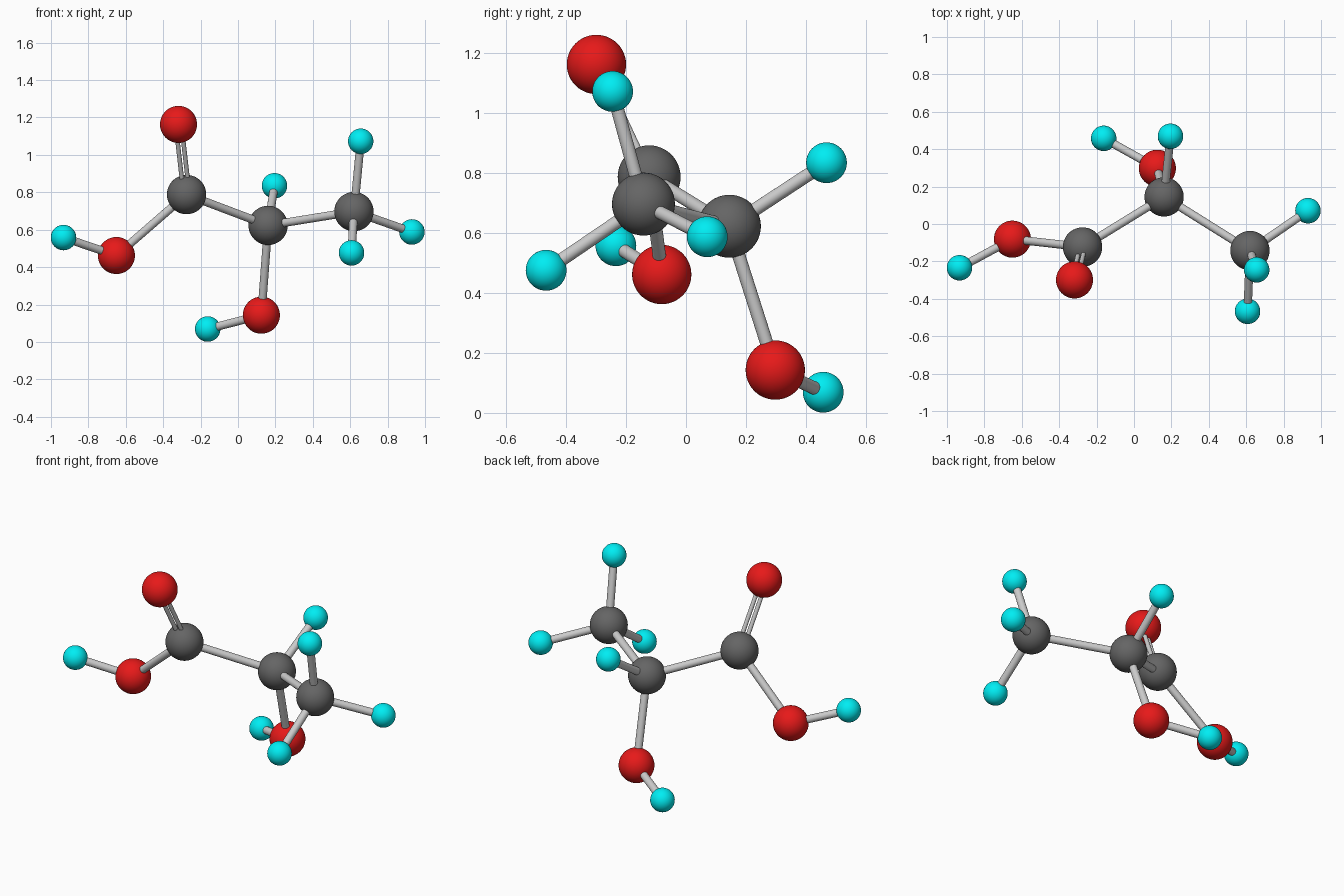
import bpy
from mathutils import Vector

if "Cube" in bpy.data.objects:
    bpy.data.objects.remove(bpy.data.objects["Cube"])


def material(name, rgb):
    m = bpy.data.materials.new(name)
    m.diffuse_color = (*rgb, 1)
    m.use_nodes = True
    m.node_tree.nodes["Principled BSDF"].inputs["Base Color"].default_value = m.diffuse_color
    return m


RED = material("red", (0.8, 0.01, 0.01))
CYAN = material("cyan", (0.0, 0.85, 0.9))
DARK = material("dark_grey", (0.13, 0.13, 0.13))
KINDS = {"carbon": (0.105, DARK), "oxygen": (0.099, RED), "hydrogen": (0.068, CYAN)}

# Atom centres
ATOMS = {
    "carbon_acid": (-0.275, -0.123, 0.788),
    "carbon_middle": (0.161, 0.145, 0.623),
    "carbon_methyl": (0.620, -0.142, 0.697),
    "oxygen_double": (-0.318, -0.299, 1.163),
    "oxygen_acid": (-0.650, -0.081, 0.462),
    "oxygen_hydroxyl": (0.125, 0.298, 0.143),
    "hydrogen_acid": (-0.933, -0.234, 0.558),
    "hydrogen_hydroxyl": (-0.162, 0.458, 0.069),
    "hydrogen_middle": (0.195, 0.469, 0.835),
    "hydrogen_methyl_top": (0.656, -0.245, 1.073),
    "hydrogen_methyl_side": (0.930, 0.071, 0.588),
    "hydrogen_methyl_front": (0.607, -0.467, 0.476),
}
POS = {k: Vector(v) for k, v in ATOMS.items()}


def bond(name, a, b, radius=0.022, shift=Vector((0, 0, 0))):
    d = b - a
    bpy.ops.mesh.primitive_cylinder_add(vertices=32, radius=radius, depth=d.length,
                                        location=(a + b) / 2 + shift,
                                        rotation=d.to_track_quat('Z', 'Y').to_euler())
    bpy.context.object.name = name
    bpy.ops.object.shade_smooth_by_angle()


# Atoms
for name, p in POS.items():
    radius, mat = KINDS[name.split("_")[0]]
    bpy.ops.mesh.primitive_uv_sphere_add(segments=48, ring_count=24, radius=radius, location=p)
    o = bpy.context.object
    o.name = name
    o.data.materials.append(mat)
    bpy.ops.object.shade_smooth()

# Single bonds
for a, b in [("carbon_acid", "carbon_middle"), ("carbon_middle", "carbon_methyl"),
             ("carbon_acid", "oxygen_acid"), ("oxygen_acid", "hydrogen_acid"),
             ("carbon_middle", "oxygen_hydroxyl"), ("oxygen_hydroxyl", "hydrogen_hydroxyl"),
             ("carbon_middle", "hydrogen_middle"), ("carbon_methyl", "hydrogen_methyl_top"),
             ("carbon_methyl", "hydrogen_methyl_side"), ("carbon_methyl", "hydrogen_methyl_front")]:
    bond("bond_" + a + "_" + b, POS[a], POS[b])

# Double bond: two thin rods side by side in the plane of the acid group
a, b = POS["carbon_acid"], POS["oxygen_double"]
axis = (b - a).normalized()
side = POS["carbon_middle"] - POS["oxygen_acid"]
side = (side - axis * side.dot(axis)).normalized() * 0.016
bond("double_bond_left", a, b, 0.012, -side)
bond("double_bond_right", a, b, 0.012, side)
